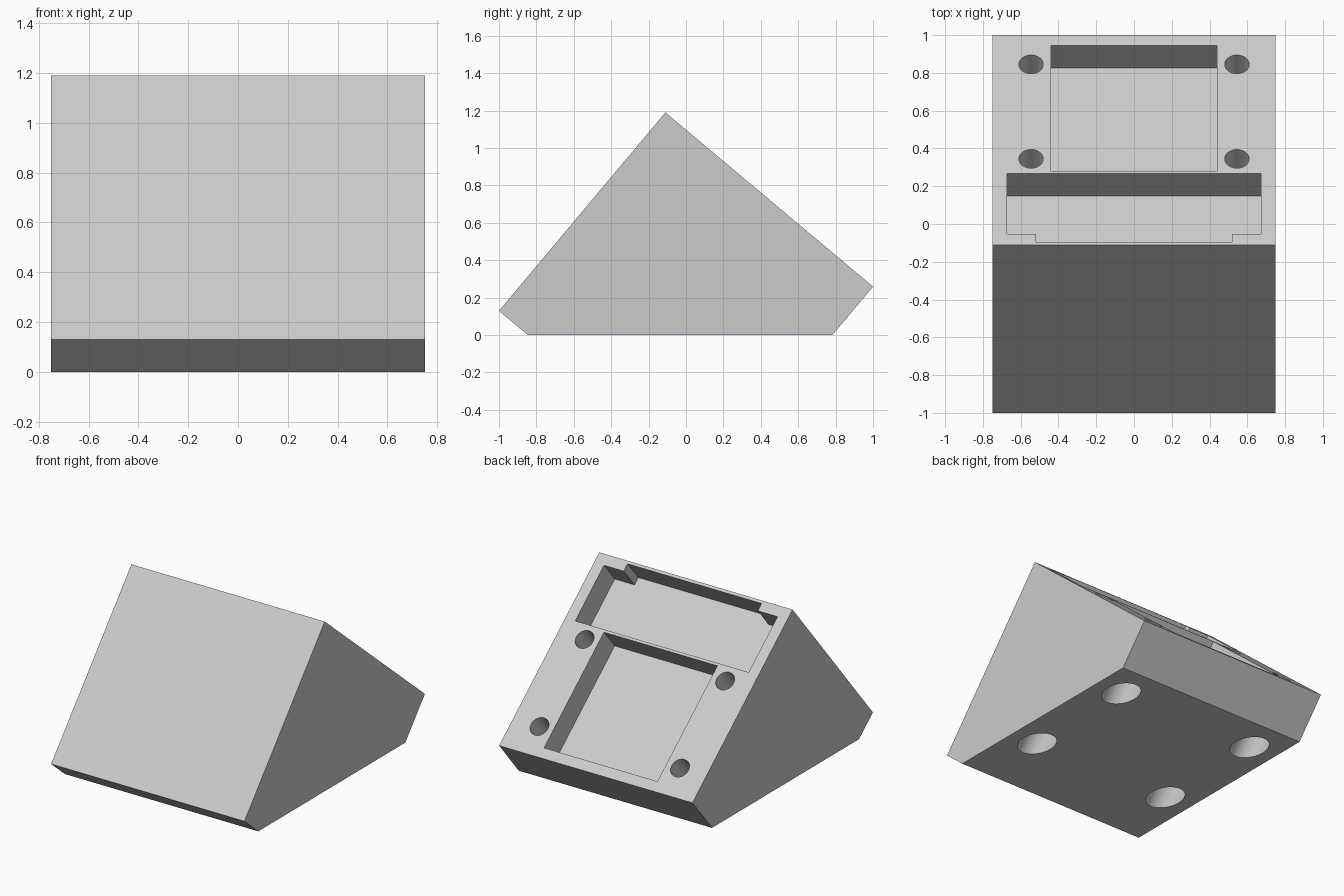
import bpy, bmesh, math
from mathutils import Matrix, Vector

cube = bpy.data.objects.get("Cube")
if cube:
    bpy.data.objects.remove(cube, do_unlink=True)

grey = bpy.data.materials.new("light_grey")
grey.use_nodes = True
colour = (0.6, 0.6, 0.6, 1)
grey.diffuse_color = colour
grey.node_tree.nodes["Principled BSDF"].inputs["Base Color"].default_value = colour

TILT = math.radians(40)
APEX_Y, APEX_Z = -0.11, 1.19
# Frame on the sloped rear face: y runs down the slope, z points out of it
SLOPE = Matrix.Translation((0, APEX_Y, APEX_Z)) @ Matrix.Rotation(-TILT, 4, 'X')


def finish(bm, name, matrix):
    bm.transform(matrix)
    bmesh.ops.recalc_face_normals(bm, faces=bm.faces[:])
    mesh = bpy.data.meshes.new(name)
    bm.to_mesh(mesh)
    bm.free()
    mesh.materials.append(grey)
    obj = bpy.data.objects.new(name, mesh)
    bpy.context.collection.objects.link(obj)
    return obj


def prism(name, outline, low, high, matrix):
    """Extrude an outline from low to high along the local z axis."""
    bm = bmesh.new()
    face = bm.faces.new([bm.verts.new((a, b, low)) for a, b in outline])
    top = bmesh.ops.extrude_face_region(bm, geom=[face])["geom"]
    verts = [v for v in top if isinstance(v, bmesh.types.BMVert)]
    bmesh.ops.translate(bm, verts=verts, vec=(0, 0, high - low))
    return finish(bm, name, matrix)


def rod(name, radius, low, high, matrix):
    """Cylinder along the local z axis."""
    bm = bmesh.new()
    bmesh.ops.create_cone(bm, cap_ends=True, segments=64, radius1=radius,
                          radius2=radius, depth=high - low)
    return finish(bm, name, matrix @ Matrix.Translation((0, 0, (low + high) / 2)))


# Wedge body: a tilted block cut flat underneath
rise, run = math.tan(TILT), 1 / math.tan(TILT)
back_z = APEX_Z - (1 - APEX_Y) * rise
front_z = APEX_Z - (APEX_Y + 1) * run
profile = [(-1 + front_z * run, 0), (1 - back_z * rise, 0), (1, back_z),
           (APEX_Y, APEX_Z), (-1, front_z)]
to_yz = Matrix(((0, 0, 1, 0), (1, 0, 0, 0), (0, 1, 0, 0), (0, 0, 0, 1)))
body = prism("wedge_mount", profile, -0.75, 0.75, to_yz)

cutters = []

# Two pockets in the sloped face, the upper one with stepped corners
DEPTH = 0.185
lower = [(-0.44, 0.51), (0.44, 0.51), (0.44, 1.377), (-0.44, 1.377)]
half = [(0.52, 0.02), (0.52, 0.075), (0.673, 0.075), (0.673, 0.492)]
upper = half + [(-x, y) for x, y in reversed(half)]
for name, outline in (("lower_pocket", lower), ("upper_pocket", upper)):
    cutters.append(prism(name, outline, -DEPTH, 0.2, SLOPE))

# Four screw holes through the slope, widened from underneath
for x in (-0.545, 0.545):
    for y in (0.594, 1.247):
        spot = SLOPE @ Matrix.Translation((x, y, 0))
        cutters.append(rod("screw_bore", 0.113, -2, -0.27, spot))
        cutters.append(rod("screw_hole", 0.0645, -0.4, 0.2, spot))

# Central hole through the front face, widened towards the base
axis = SLOPE @ Matrix.Translation((0, 0, -0.866)) @ Matrix.Rotation(-math.pi / 2, 4, 'X')
cutters.append(rod("centre_bore", 0.212, 0.29, 2, axis))
cutters.append(rod("centre_hole", 0.117, -0.2, 0.4, axis))

# Cut everything and bake the result
for cutter in cutters:
    cutter.hide_render = True
    mod = body.modifiers.new(cutter.name, 'BOOLEAN')
    mod.operation = 'DIFFERENCE'
    mod.solver = 'EXACT'
    mod.object = cutter
bpy.context.view_layer.update()
graph = bpy.context.evaluated_depsgraph_get()
baked = bpy.data.meshes.new_from_object(body.evaluated_get(graph))
body.modifiers.clear()
body.data = baked
for cutter in cutters:
    bpy.data.objects.remove(cutter, do_unlink=True)

bpy.ops.object.select_all(action='DESELECT')
body.select_set(True)
bpy.context.view_layer.objects.active = body
bpy.ops.object.shade_smooth_by_angle(angle=math.radians(30))
